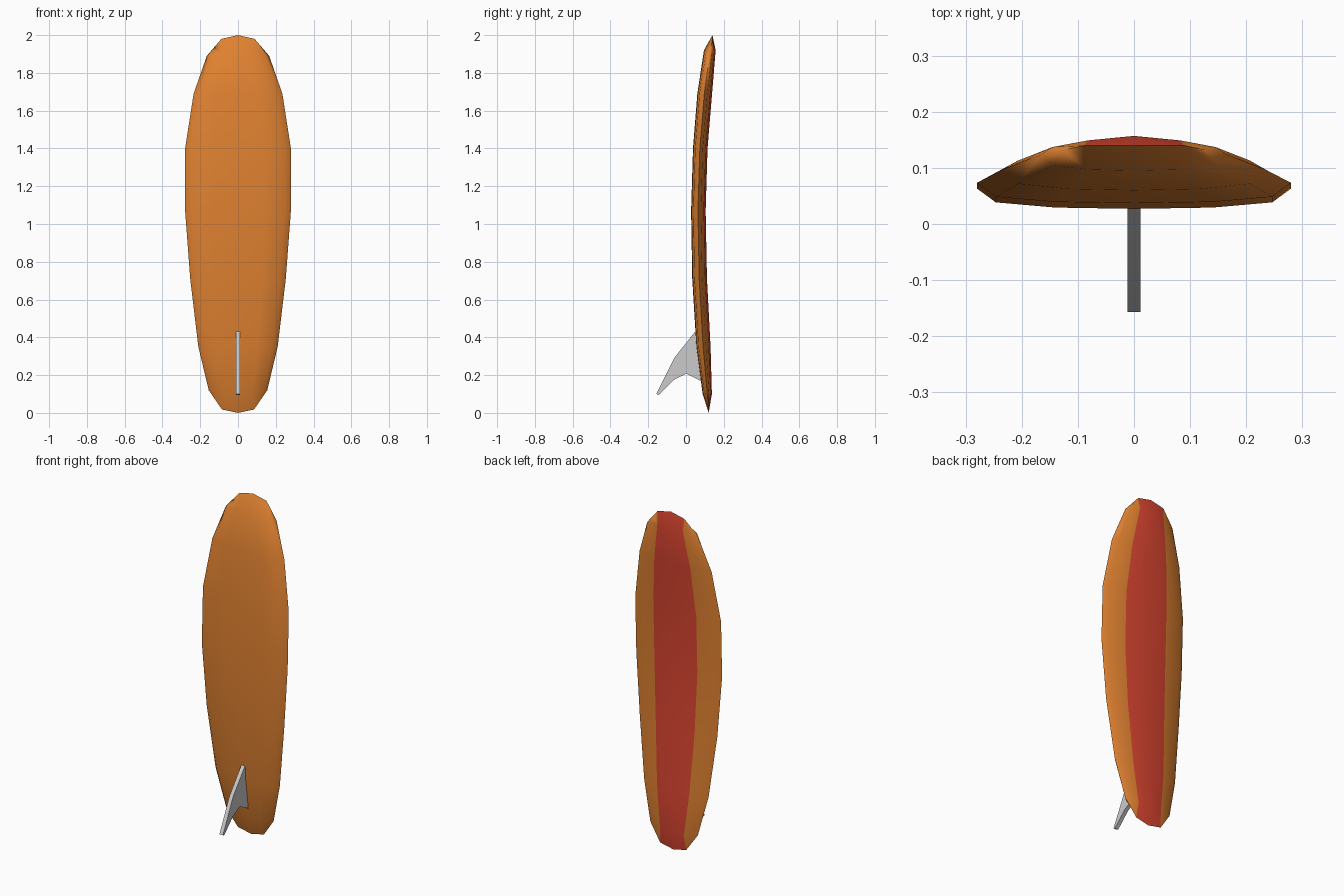
import bpy, bmesh, math

if "Cube" in bpy.data.objects:
    bpy.data.objects.remove(bpy.data.objects["Cube"])


def material(name, color):
    m = bpy.data.materials.new(name)
    m.diffuse_color = (*color, 1)
    m.use_nodes = True
    m.node_tree.nodes["Principled BSDF"].inputs["Base Color"].default_value = m.diffuse_color
    return m


orange = material("orange", (0.74, 0.22, 0.03))
red = material("red", (0.70, 0.06, 0.03))
grey = material("light grey", (0.6, 0.6, 0.6))


def finish(bm, name, mats, angle):
    bmesh.ops.recalc_face_normals(bm, faces=bm.faces)
    me = bpy.data.meshes.new(name)
    bm.to_mesh(me)
    bm.free()
    ob = bpy.data.objects.new(name, me)
    bpy.context.collection.objects.link(ob)
    for m in mats:
        me.materials.append(m)
    bpy.ops.object.select_all(action='DESELECT')
    bpy.context.view_layer.objects.active = ob
    ob.select_set(True)
    bpy.ops.object.shade_smooth_by_angle(angle=math.radians(angle))
    return ob


# Half cross-section: (width fraction, height fraction from bottom to deck)
DECK = [(0, 1), (0.5, 0.87), (0.88, 0.68)]
RAIL = (1, 0.47)
BELLY = [(0.88, 0.15), (0.5, 0.03), (0, 0)]
half = DECK + [RAIL] + BELLY
section = half + [(-f, h) for f, h in reversed(half[1:-1])]

# Board stations: centre z, rail z, half width, bottom y, deck y
stations = [
    (0.10, 0.12, 0.155, 0.088, 0.137),
    (0.35, 0.35, 0.210, 0.055, 0.130),
    (0.71, 0.71, 0.253, 0.033, 0.111),
    (1.07, 1.07, 0.280, 0.027, 0.104),
    (1.40, 1.40, 0.280, 0.037, 0.114),
    (1.69, 1.69, 0.235, 0.060, 0.138),
    (1.92, 1.89, 0.165, 0.095, 0.157),
]


def ring(bm, st):
    zc, zr, w, lo, hi = st
    return [bm.verts.new((f * w, lo + (hi - lo) * h, zc + (zr - zc) * abs(f) ** 2))
            for f, h in section]


def end_ring(bm, st, tip_z, tip_y, corner):
    # Ring squeezed to a rounded edge line that meets the rail of its neighbour
    zc, zr, w, lo, hi = st
    rail_y = lo + (hi - lo) * RAIL[1]
    out = []
    for f, h in section:
        s = math.copysign(1, f)
        a = abs(f)
        if a == 0:
            p = (0, tip_y, tip_z)
        elif a < 0.6:
            p = (s * corner[0], tip_y, corner[1])
        else:
            t = 1 if a == 1 else 0.5
            p = (s * (corner[0] + (w - corner[0]) * t),
                 tip_y + (rail_y - tip_y) * t, corner[1] + (zr - corner[1]) * t)
        out.append(bm.verts.new(p))
    return out


bm = bmesh.new()
rings = [end_ring(bm, stations[0], 0.0, 0.120, (0.085, 0.018))]
rings += [ring(bm, st) for st in stations]
rings.append(end_ring(bm, stations[-1], 2.0, 0.140, (0.088, 1.98)))
n = len(section)
stripe_columns = (0, n - 1)      # deck strips either side of the centre line
for r0, r1 in zip(rings, rings[1:]):
    for i in range(n):
        j = (i + 1) % n
        f = bm.faces.new((r0[i], r0[j], r1[j], r1[i]))
        f.material_index = 1 if i in stripe_columns else 0
bmesh.ops.remove_doubles(bm, verts=bm.verts, dist=0.0005)
finish(bm, "board", [orange, red], 75)

# Fin: swept plate under the tail
profile = [(0.075, 0.40), (0.048, 0.43), (-0.063, 0.29), (-0.157, 0.10), (-0.145, 0.095),
           (-0.063, 0.175), (0.0, 0.208), (0.08, 0.168)]
T = 0.0115
bm = bmesh.new()
left = [bm.verts.new((-T, y, z)) for y, z in profile]
right = [bm.verts.new((T, y, z)) for y, z in profile]
bm.faces.new(left)
bm.faces.new(right[::-1])
for i in range(len(profile)):
    j = (i + 1) % len(profile)
    bm.faces.new((left[j], left[i], right[i], right[j]))
finish(bm, "fin", [grey], 40)
